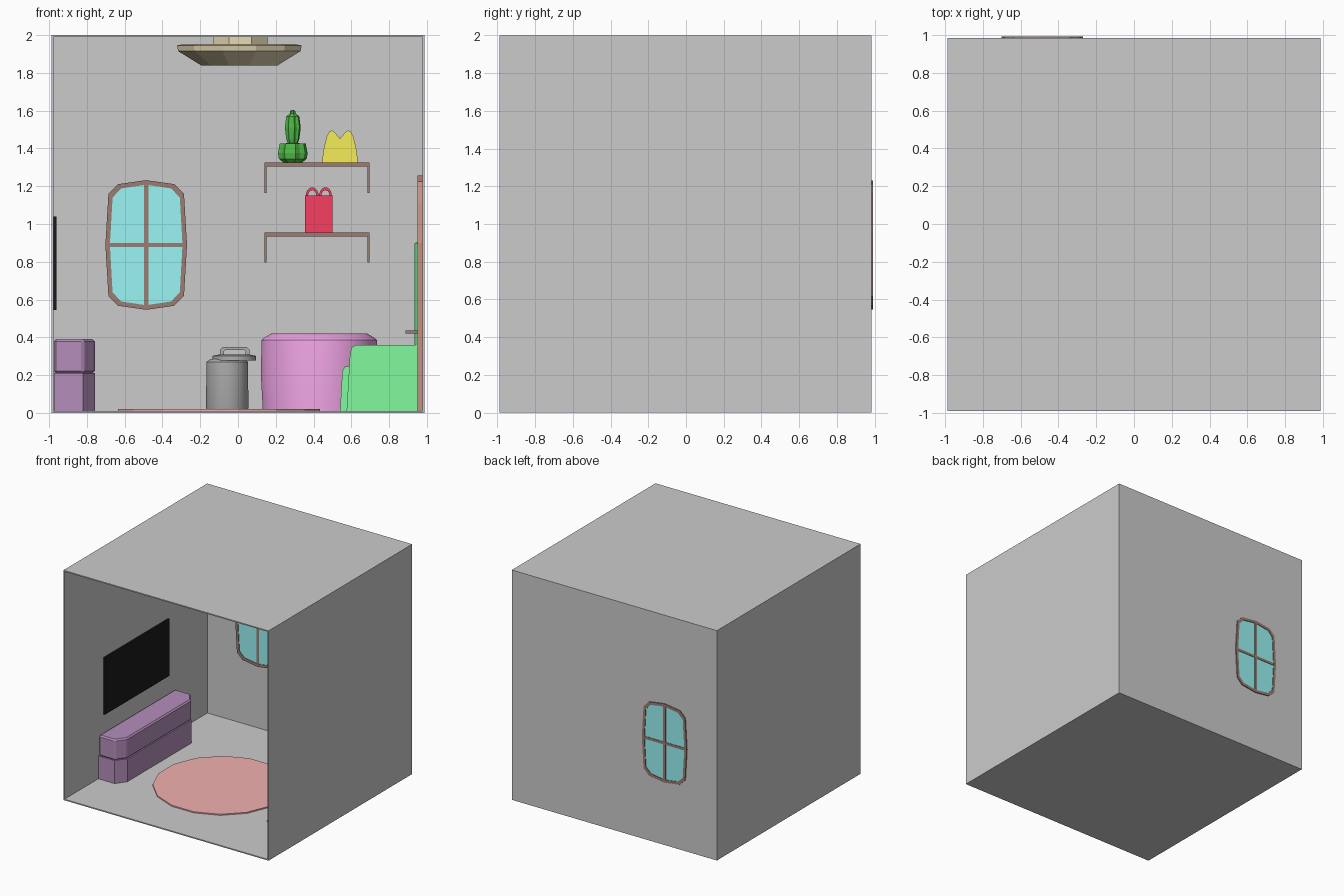
import bpy, bmesh, math
from mathutils import Vector

if "Cube" in bpy.data.objects:
    bpy.data.objects.remove(bpy.data.objects["Cube"])

MATS = {}
COLORS = dict(glass=(.32, .91, .91), wood=(.33, .2, .17), pink=(.91, .39, .82), green=(.22, .95, .34),
              red=(.92, .05, .12), yellow=(.91, .84, .1), cactus=(.08, .5, .06), purple=(.46, .27, .5),
              rug=(.88, .44, .43), metal=(.42, .42, .42), tan=(.8, .7, .46), door=(.55, .28, .22),
              black=(.01, .01, .01))
for k, c in COLORS.items():
    MATS[k] = bpy.data.materials.new(k)
    MATS[k].diffuse_color = (*c, 1)


def finish(name, bm, mat=None, smooth=False, bevel=0, segs=1):
    bmesh.ops.recalc_face_normals(bm, faces=bm.faces[:])
    me = bpy.data.meshes.new(name)
    bm.to_mesh(me)
    bm.free()
    ob = bpy.data.objects.new(name, me)
    bpy.context.collection.objects.link(ob)
    if mat:
        me.materials.append(MATS[mat])
    if bevel:
        b = ob.modifiers.new("bevel", 'BEVEL')
        b.width, b.segments = bevel, segs
    if smooth:
        bpy.ops.object.select_all(action='DESELECT')
        ob.select_set(True)
        bpy.context.view_layer.objects.active = ob
        bpy.ops.object.shade_smooth_by_angle(angle=math.radians(35))
    return ob


def place(p, axis, h):
    a, b = p
    return {'x': (h, a, b), 'y': (a, h, b), 'z': (a, b, h)}[axis]


def prism(name, pts, axis, lo, hi, mat=None, **kw):
    """Outline extruded along an axis."""
    bm = bmesh.new()
    f = bm.faces.new([bm.verts.new(place(p, axis, lo)) for p in pts])
    new = bmesh.ops.extrude_face_region(bm, geom=[f])['geom']
    d = Vector(place((0, 0), axis, hi - lo))
    bmesh.ops.translate(bm, vec=d, verts=[v for v in new if isinstance(v, bmesh.types.BMVert)])
    return finish(name, bm, mat, **kw)


def box(name, x0, x1, y0, y1, z0, z1, mat=None, **kw):
    return prism(name, [(x0, y0), (x1, y0), (x1, y1), (x0, y1)], 'z', z0, z1, mat, **kw)


def ring(name, outer, inner, axis, lo, hi, mat):
    """Closed frame between two matching outlines."""
    bm = bmesh.new()
    loops = [[bm.verts.new(place(p, axis, h)) for p in o]
             for o, h in ((outer, lo), (outer, hi), (inner, hi), (inner, lo))]
    n = len(outer)
    for k in range(4):
        a, b = loops[k], loops[(k + 1) % 4]
        for i in range(n):
            j = (i + 1) % n
            bm.faces.new((a[i], a[j], b[j], b[i]))
    return finish(name, bm, mat)


def lathe(name, prof, cx, cy, n, mat, smooth=False, rib=0):
    """Closed solid turned about z from (radius, z) pairs; rib pulls in every second side."""
    bm = bmesh.new()
    rows = []
    for r, z in prof:
        rows.append([])
        for i in range(n):
            a, q = 2 * math.pi * (i + .5) / n, r * (1 - rib * (i % 2))
            rows[-1].append(bm.verts.new((cx + q * math.cos(a), cy + q * math.sin(a), z)))
    for a, b in zip(rows, rows[1:]):
        for i in range(n):
            j = (i + 1) % n
            bm.faces.new((a[i], a[j], b[j], b[i]))
    bm.faces.new(rows[0])
    bm.faces.new(rows[-1])
    return finish(name, bm, mat, smooth)


def arch(cx, base, rx, rz, n=10):
    return [(cx + rx * math.cos(math.pi * i / n), base + rz * math.sin(math.pi * i / n)) for i in range(n + 1)]


# room shell, open at the front
bm = bmesh.new()
bmesh.ops.create_cube(bm, size=1)
for v in bm.verts:
    v.co = (v.co.x * 1.974, v.co.y * 1.975 - .0025, (v.co.z + .5) * 2)
bmesh.ops.delete(bm, geom=[f for f in bm.faces if f.normal.y < -.5], context='FACES')
room = finish("room_shell", bm)
s = room.modifiers.new("walls", 'SOLIDIFY')
s.thickness, s.offset, s.use_even_offset = .01, -1, True
for f in room.data.polygons:
    if (f.center - Vector((0, 0, 1))).dot(f.normal) < 0:
        f.flip()

# window through the back wall
WX, WZ = -.486, .889
quarter = [(0, .343), (.148, .322), (.2, .27), (.216, 0)]
right = quarter + [(x, -z) for x, z in quarter[-2::-1]]
outline = right + [(-x, z) for x, z in right[-2:0:-1]]
outer = [(WX + x, WZ + z) for x, z in outline]
inner = [(WX + x * .89, WZ + z * .93) for x, z in outline]
ring("window_frame", outer, inner, 'y', .965, .993, 'wood')
prism("window_glass", inner, 'y', .97, .988, 'glass')
box("window_bar_upright", WX - .011, WX + .011, .966, .992, WZ - .33, WZ + .33, 'wood')
box("window_bar_level", WX - .205, WX + .205, .966, .992, WZ - .012, WZ + .01, 'wood')

# wall screen and low cabinet
box("wall_screen", -.977, -.962, -.454, .431, .545, 1.04, 'black')


def cabinet_outline(i):
    return [(-.975 + i, -.525 + i), (-.82 - i, -.525 + i), (-.758 - i, -.44 + i),
            (-.758 - i, .44 - i), (-.82 - i, .525 - i), (-.975 + i, .525 - i)]


prism("cabinet_lower", cabinet_outline(0), 'z', .01, .21, 'purple')
prism("cabinet_upper", cabinet_outline(0), 'z', .21, .39, 'purple', bevel=.012)

# round rug
lathe("rug", [(.545, .01), (.545, .02)], -.1, -.08, 16, 'rug')

# ceiling lamp
lathe("lamp_mount", [(.155, 1.94), (.155, 1.992)], .012, 0, 8, 'tan')
lathe("lamp_shade", [(.21, 1.84), (.335, 1.915), (.342, 1.945), (.3, 1.953)], .007, 0, 12, 'tan')

# shelves with end brackets
for i, z in enumerate((1.325, .955)):
    box(f"shelf_{i}", .14, .697, .76, .977, z - .021, z, 'wood')
    for j, x in enumerate((.14, .685)):
        box(f"shelf_side_{i}_{j}", x, x + .012, .76, .977, z - .16, z - .02, 'wood')

# cactus
lathe("cactus_base", [(.05, 1.325), (.075, 1.345), (.08, 1.375), (.07, 1.425), (.03, 1.428)],
      .29, .87, 16, 'cactus', rib=.15)
lathe("cactus_stem", [(.025, 1.42), (.035, 1.45), (.043, 1.51), (.035, 1.57), (.015, 1.585), (.016, 1.597), (.005, 1.603)],
      .29, .87, 16, 'cactus', rib=.18)

# twin-humped ornament
humps = [(.635, 1.325), (.628, 1.39), (.61, 1.465), (.597, 1.49), (.583, 1.495), (.568, 1.485), (.54, 1.452)]
humps += [(1.08 - x, z) for x, z in humps[-2::-1]]
prism("twin_hump_ornament", humps, 'y', .83, .91, 'yellow')

# lunch box with two handles
box("lunch_box", .356, .5, .8, .94, .955, 1.105, 'red')
box("lunch_box_lid", .356, .5, .8, .94, 1.105, 1.15, 'red')
for i, x in enumerate((.393, .463)):
    ring(f"lunch_box_handle_{i}", arch(x, 1.148, .034, .046), arch(x, 1.147, .022, .032), 'y', .85, .89, 'red')

# bin with lid and handle
lathe("bin_body", [(.108, .01), (.113, .025), (.111, .27), (.09, .285)], -.057, .83, 24, 'metal', smooth=True)
lathe("bin_lid", [(.117, .278), (.117, .302), (.085, .308)], -.02, .83, 24, 'metal', smooth=True)
ring("bin_handle", [(-.095, .3), (-.095, .335), (-.08, .35), (.045, .35), (.06, .335), (.06, .3)],
     [(-.075, .302), (-.075, .325), (-.068, .333), (.033, .333), (.04, .325), (.04, .302)], 'y', .81, .85, 'metal')

# round pouf under the shelves
lathe("pouf", [(.3, .01), (.31, .2), (.307, .385), (.29, .4), (.255, .42)], .43, .63, 32, 'pink', smooth=True)

# sofa against the right wall
box("sofa_back", .935, .977, -.42, .32, .02, .905, 'green', bevel=.008)
prism("sofa_seat", [(.54, .01), (.552, .22), (.565, .245), (.95, .245), (.95, .01)], 'y', -.34, .24, 'green')
side = [(.575, .01), (.592, .3), (.6, .345), (.625, .36), (.95, .36), (.95, .01)]
for i, y in enumerate((-.42, .22)):
    prism(f"sofa_arm_{i}", side, 'y', y, y + .1, 'green')

# rounded door on the right wall
DY = -.7
half = [(.21, .01), (.21, .9), (.17, 1.11), (.1, 1.225), (0, 1.258)]
full = half + [(-y, z) for y, z in half[-2::-1]]
small = [(DY + y * .87, .01 + (z - .01) * .96) for y, z in full]
prism("door_panel", small, 'x', .96, .977, 'door')
ring("door_frame", [(DY + y, z) for y, z in full], small, 'x', .95, .977, 'door')
box("door_handle", .888, .965, DY - .16, DY - .1, .42, .435, 'wood')

for m in bpy.data.materials:
    if m.users and not m.is_grease_pencil:
        m.use_nodes = True
        m.node_tree.nodes["Principled BSDF"].inputs["Base Color"].default_value = m.diffuse_color
